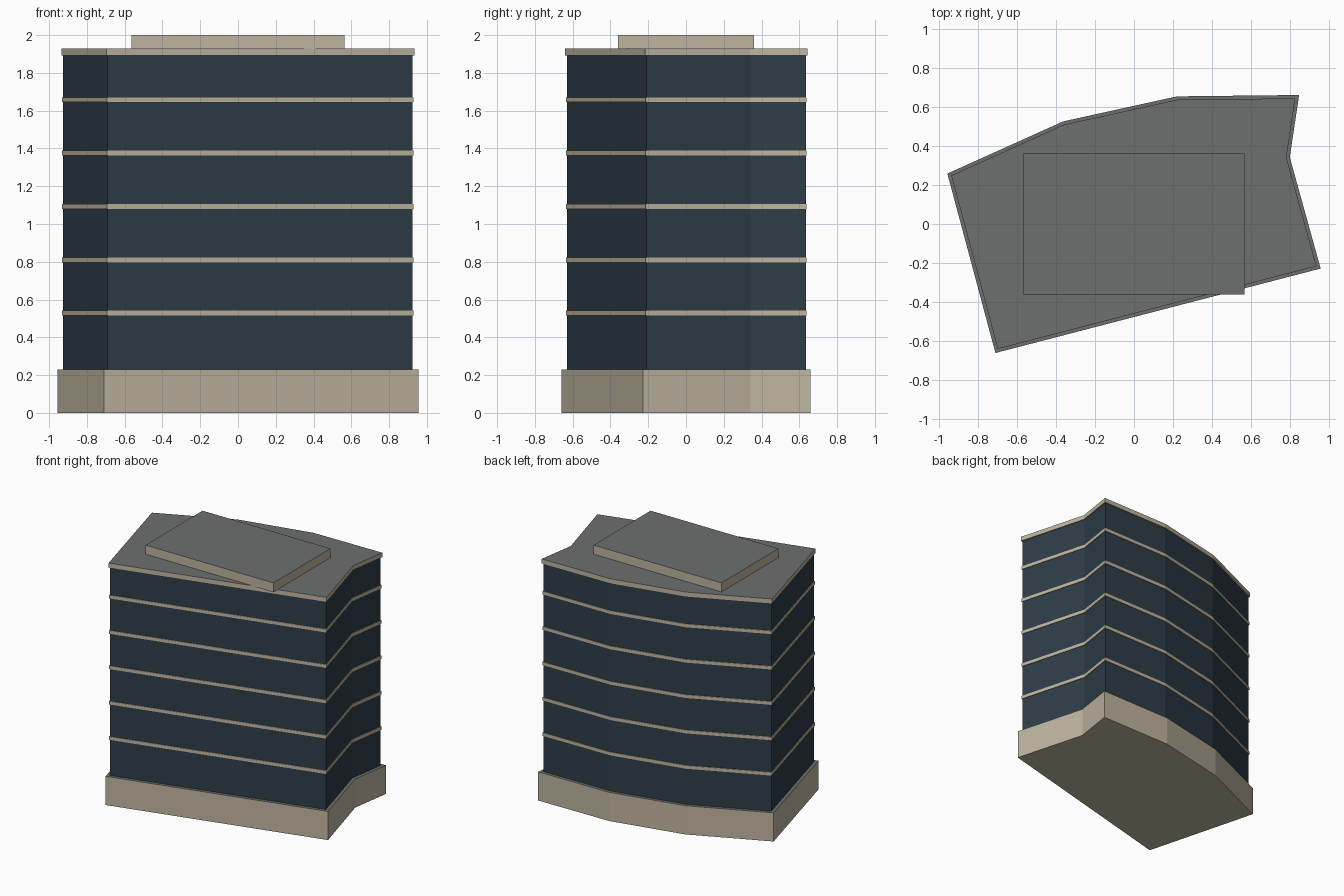
import bpy, bmesh
from mathutils import Vector

if "Cube" in bpy.data.objects:
    bpy.data.objects.remove(bpy.data.objects["Cube"])

def material(name, rgb):
    m = bpy.data.materials.new(name)
    m.diffuse_color = (*rgb, 1)
    m.use_nodes = True
    m.node_tree.nodes["Principled BSDF"].inputs["Base Color"].default_value = m.diffuse_color
    return m

STONE = material("tan stone", (0.52, 0.46, 0.35))
GLASS = material("dark blue glass", (0.027, 0.047, 0.064))
ROOF = material("grey roof", (0.155, 0.162, 0.160))

# Footprint of the base, counter-clockwise
PLAN = [Vector(p) for p in [(-0.955, 0.258), (-0.709, -0.660), (0.955, -0.228),
                            (0.797, 0.342), (0.845, 0.660), (0.220, 0.653),
                            (-0.362, 0.525)]]

def inset(points, d):
    """Move every edge of the outline inward by d."""
    out = []
    for i, p in enumerate(points):
        a = (p - points[i - 1]).normalized()
        b = (points[(i + 1) % len(points)] - p).normalized()
        n1, n2 = Vector((-a.y, a.x)), Vector((-b.y, b.x))
        out.append(p + (n1 + n2) * d / (1 + n1.dot(n2)))
    return out

def prism(name, points, z0, z1, side, top=None):
    """Extrude an outline from z0 to z1; upward faces may take a second colour."""
    bm = bmesh.new()
    face = bm.faces.new([bm.verts.new((p[0], p[1], z0)) for p in points])
    new = bmesh.ops.extrude_face_region(bm, geom=[face], use_keep_orig=True)["geom"]
    for v in new:
        if isinstance(v, bmesh.types.BMVert):
            v.co.z = z1
    bmesh.ops.recalc_face_normals(bm, faces=bm.faces)
    bm.normal_update()
    for f in bm.faces:
        f.material_index = 1 if top and f.normal.z > 0.5 else 0
    mesh = bpy.data.meshes.new(name)
    bm.to_mesh(mesh)
    bm.free()
    mesh.materials.append(side)
    if top:
        mesh.materials.append(top)
    ob = bpy.data.objects.new(name, mesh)
    bpy.context.collection.objects.link(ob)
    return ob

# Ground-floor plinth
prism("base", PLAN, 0, 0.229, STONE, ROOF)

# Glass storeys separated by floor bands
FLOOR, BAND = 0.2825, 0.026
bottom = 0.229
for i in range(6):
    z = 0.515 + FLOOR * i if i < 5 else 1.892
    prism(f"glass_storey_{i + 1}", inset(PLAN, 0.025), bottom, z, GLASS)
    if i < 5:
        prism(f"floor_band_{i + 1}", inset(PLAN, 0.0205), z, z + BAND, STONE)
        bottom = z + BAND

# Roof slab and rooftop plant room
prism("roof_slab", inset(PLAN, 0.017), 1.892, 1.928, STONE, ROOF)
prism("plant_room", [(-0.565, -0.36), (0.565, -0.36), (0.565, 0.36), (-0.565, 0.36)],
      1.926, 2.0, STONE, ROOF)
